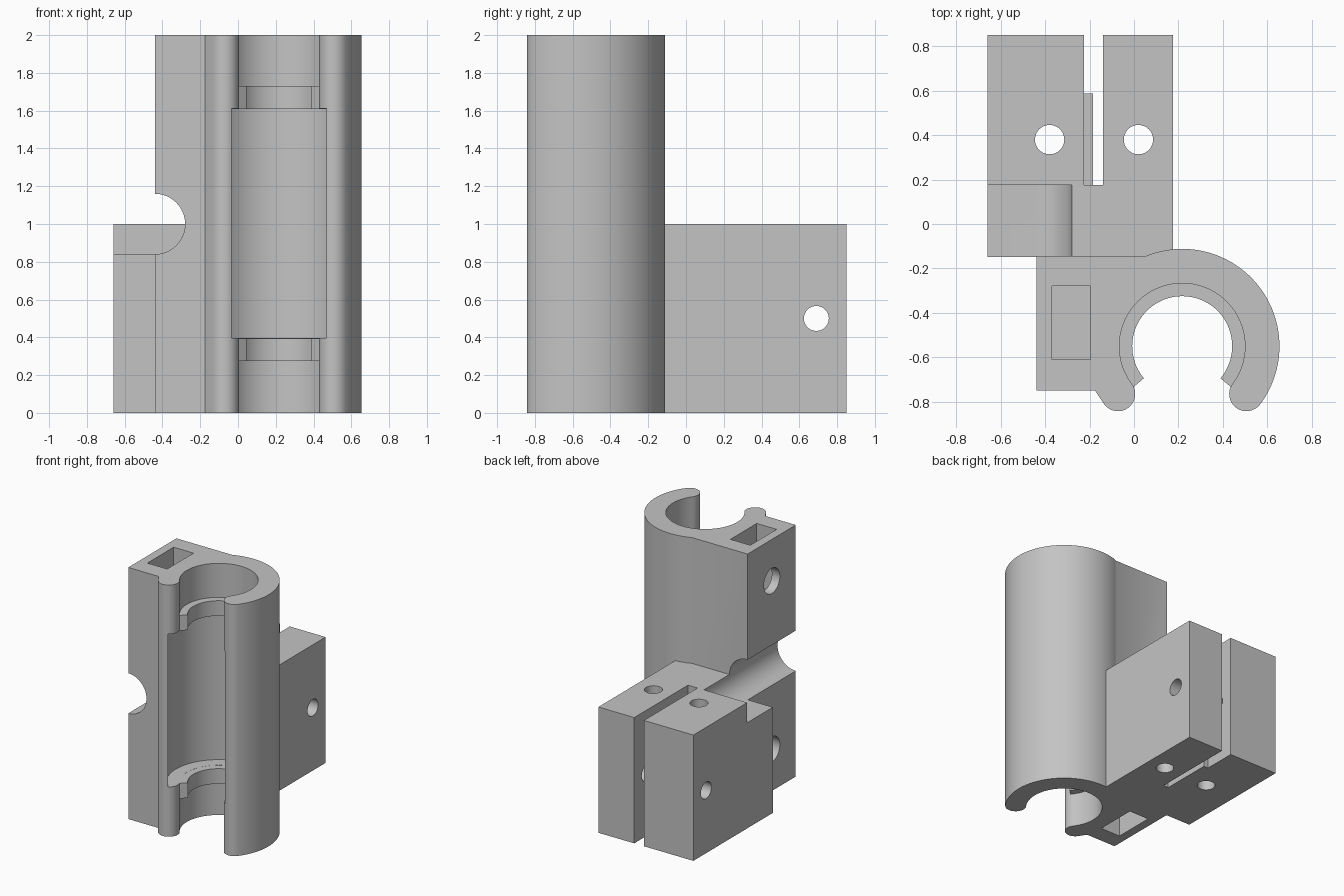
import bpy, bmesh
from math import sin, cos, radians, pi
from mathutils import Matrix

cube = bpy.data.objects.get("Cube")
if cube:
    bpy.data.objects.remove(cube, do_unlink=True)

grey = bpy.data.materials.new("plain grey")
grey.use_nodes = True
grey.diffuse_color = (0.55, 0.55, 0.55, 1)
grey.node_tree.nodes["Principled BSDF"].inputs["Base Color"].default_value = (0.55, 0.55, 0.55, 1)


def finish(name, bm):
    bmesh.ops.recalc_face_normals(bm, faces=bm.faces)
    mesh = bpy.data.meshes.new(name)
    bm.to_mesh(mesh)
    bm.free()
    mesh.materials.append(grey)
    ob = bpy.data.objects.new(name, mesh)
    bpy.context.collection.objects.link(ob)
    return ob


def prism(name, points, z0, z1):
    bm = bmesh.new()
    face = bm.faces.new([bm.verts.new((x, y, z0)) for x, y in points])
    top = bmesh.ops.extrude_face_region(bm, geom=[face])["geom"]
    moved = [v for v in top if isinstance(v, bmesh.types.BMVert)]
    bmesh.ops.translate(bm, verts=moved, vec=(0, 0, z1 - z0))
    return finish(name, bm)


def box(name, x0, x1, y0, y1, z0, z1):
    return prism(name, [(x0, y0), (x1, y0), (x1, y1), (x0, y1)], z0, z1)


def rod(name, center, r, length, axis="Z", seg=48):
    bm = bmesh.new()
    bmesh.ops.create_cone(bm, cap_ends=True, segments=seg, radius1=r, radius2=r, depth=length)
    turn = {"X": Matrix.Rotation(pi / 2, 4, "Y"), "Y": Matrix.Rotation(pi / 2, 4, "X"),
            "Z": Matrix.Identity(4)}[axis]
    bm.transform(Matrix.Translation(center) @ turn)
    return finish(name, bm)


def arc(cx, cy, r, a0, a1, n):
    angles = [radians(a0 + (a1 - a0) * i / n) for i in range(n + 1)]
    return [(cx + r * cos(a), cy + r * sin(a)) for a in angles]


def combine(target, other, operation):
    mod = target.modifiers.new(operation.lower(), "BOOLEAN")
    mod.operation, mod.solver, mod.object = operation, "EXACT", other
    bpy.ops.object.select_all(action="DESELECT")
    bpy.context.view_layer.objects.active = target
    target.select_set(True)
    bpy.ops.object.modifier_apply(modifier=mod.name)
    bpy.data.objects.remove(other, do_unlink=True)


CX, CY = 0.217, -0.55          # bearing axis
OUTER, BORE, LIP = 0.438, 0.283, 0.0775
MID = (OUTER + BORE) / 2
OPEN = 36.7                    # angle of the lips below the axis


def lip_center(side):
    return CX + side * MID * cos(radians(OPEN)), CY - MID * sin(radians(OPEN))


# Bearing holder: flat block blending into a C-shaped clip with rounded lips
outline = [(-0.44, -0.145), (-0.44, -0.75), (-0.175, -0.75)]
outline += arc(*lip_center(-1), LIP, 215, 360 + OPEN, 16)
outline += arc(CX, CY, BORE, 180 + OPEN, -OPEN, 64)[1:]
outline += arc(*lip_center(1), LIP, 180 - OPEN, 360 - OPEN, 16)[1:]
outline += arc(CX, CY, OUTER, -OPEN, 112.4, 56)[1:]
body = prism("bearing_holder", outline, 0, 2)

# Belt clamp block with a step beside the rod groove
clamp = box("clamp_block", -0.66, 0.175, -0.148, 0.85, 0, 1)
combine(clamp, box("step_cut", -0.7, -0.44, -0.3, 0.175, 0.84, 1.1), "DIFFERENCE")
combine(clamp, box("belt_slot", -0.225, -0.14, 0.175, 0.9, -0.1, 1.1), "DIFFERENCE")
combine(clamp, box("belt_ledge", -0.24, -0.185, 0.16, 0.587, 0, 0.8), "UNION")
for x in (-0.38, 0.02):
    combine(clamp, rod("clamp_hole", (x, 0.38, 0.5), 0.066, 1.4), "DIFFERENCE")
combine(clamp, rod("cross_hole", (-0.24, 0.69, 0.5), 0.066, 1.2, "X"), "DIFFERENCE")
combine(body, clamp, "UNION")

# Bearing seat, and the shallow notches in the lips
combine(body, rod("bearing_seat", (CX, CY, 1.003), 0.378, 1.215, seg=96), "DIFFERENCE")
combine(body, box("lip_notch", -0.032, 0.467, -0.82, -0.74, 0.93, 1.07), "DIFFERENCE")

# Half-round groove across the side
combine(body, rod("rod_groove", (-0.44, -0.3625, 1), 0.16, 1.075, "Y"), "DIFFERENCE")

# Nut pockets at both ends with their screw holes
for z0, z1, zh in ((1.5, 2.1, 1.67), (-0.1, 0.5, 0.33)):
    combine(body, box("nut_pocket", -0.37, -0.195, -0.61, -0.28, z0, z1), "DIFFERENCE")
    combine(body, rod("screw_hole", (-0.4, -0.45, zh), 0.1, 0.2, "X"), "DIFFERENCE")

# Retaining rings at both ends of the seat
for z0, z1 in ((0.275, 0.395), (1.61, 1.73)):
    ring = arc(CX, CY, 0.225, 220, -40, 64) + arc(CX, CY, BORE + 0.006, -40, 220, 64)
    combine(body, prism("retaining_ring", ring, z0, z1), "UNION")

body.name = "bearing_holder"
bpy.ops.object.select_all(action="DESELECT")
bpy.context.view_layer.objects.active = body
body.select_set(True)
bpy.ops.object.shade_smooth_by_angle(angle=radians(30))
